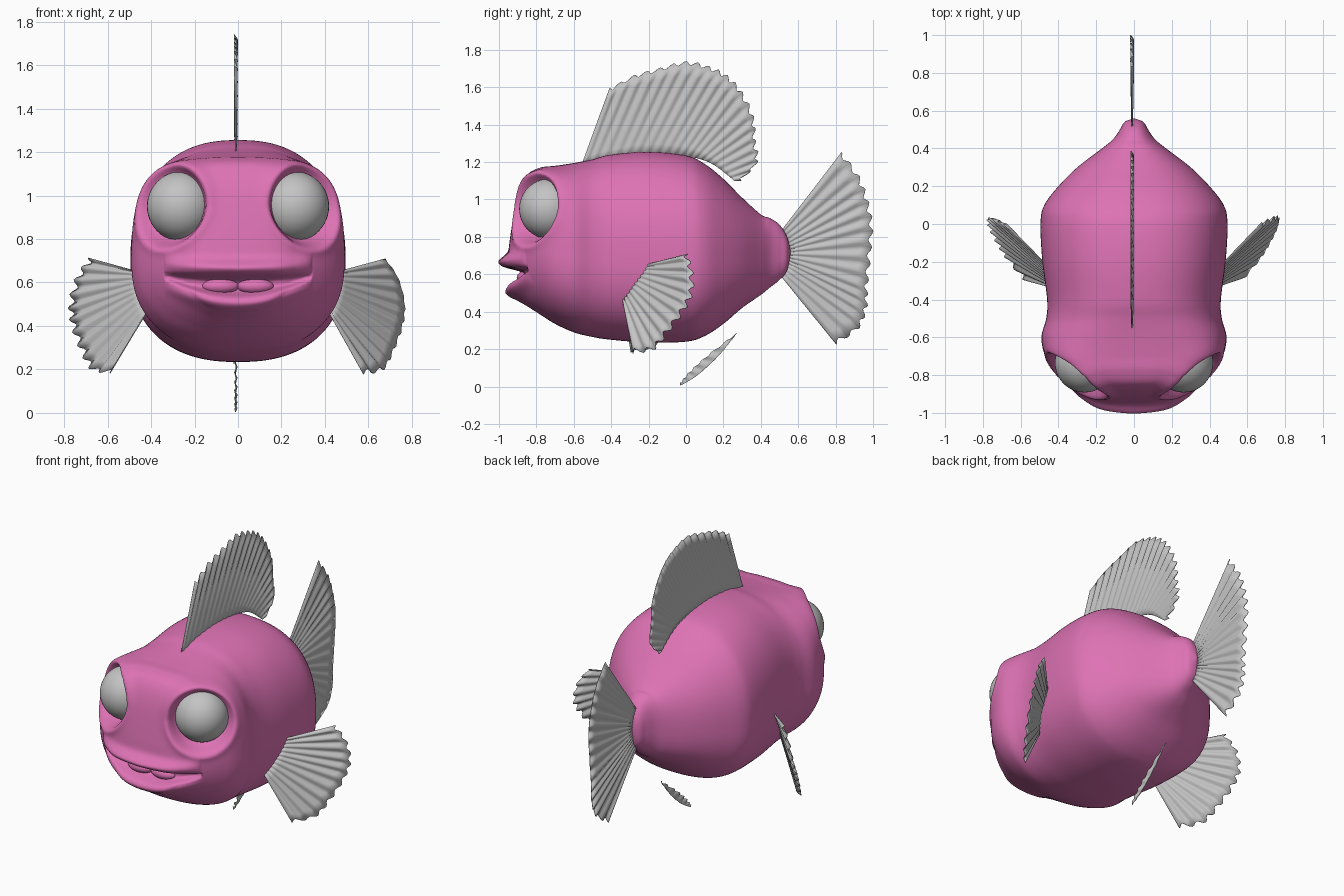
import bpy, bmesh, math
from mathutils import Vector

cube = bpy.data.objects.get("Cube")
if cube:
    bpy.data.objects.remove(cube, do_unlink=True)


def material(name, rgb):
    m = bpy.data.materials.new(name)
    m.use_nodes = True
    col = (*rgb, 1)
    m.diffuse_color = col
    m.node_tree.nodes["Principled BSDF"].inputs["Base Color"].default_value = col
    return m


PINK = material("pink skin", (0.73, 0.17, 0.46))
GREY = material("pale grey", (0.55, 0.55, 0.55))


def spline(pts, u):
    """Smooth point at u (0..1) along a list of tuples."""
    n = len(pts) - 1
    i = min(int(u * n), n - 1)
    t = u * n - i
    a, b, c, d = (pts[max(0, min(n, i + k))] for k in (-1, 0, 1, 2))
    return [q + 0.5 * t * (r - p + t * (2 * p - 5 * q + 4 * r - s + t * (3 * (q - r) + s - p)))
            for p, q, r, s in zip(a, b, c, d)]


def finish(name, bm, mat):
    bmesh.ops.recalc_face_normals(bm, faces=bm.faces)
    me = bpy.data.meshes.new(name)
    bm.to_mesh(me)
    bm.free()
    me.materials.append(mat)
    for p in me.polygons:
        p.use_smooth = True
    ob = bpy.data.objects.new(name, me)
    bpy.context.collection.objects.link(ob)
    return ob


def add_grid(bm, rows, closed=False):
    vs = [[bm.verts.new(p) for p in row] for row in rows]
    n = len(vs[0])
    for r0, r1 in zip(vs, vs[1:]):
        for j in range(n if closed else n - 1):
            k = (j + 1) % n
            bm.faces.new((r0[j], r0[k], r1[k], r1[j]))


def fade(x, lo, hi):
    """1 below lo, easing to 0 above hi."""
    t = max(0, min(1, (hi - x) / (hi - lo)))
    return t * t * (3 - 2 * t)


def bump(x, width):
    return math.exp(-(x / width) ** 2)


EYE = Vector((0.262, -0.735, 0.95))
LOOK = Vector((0.55, -0.83, 0.06)).normalized()


def sculpt(p):
    """Shape the eye sockets, brows and lips on the head."""
    if p.y > -0.45:
        return p
    side = -1 if p.x < 0 else 1
    q = Vector((abs(p.x), p.y, p.z))
    # socket and brow rim
    d = q - EYE
    h = d.dot(LOOK)
    r = (d - LOOK * h).length
    if h > -0.1:
        q += LOOK * min(0, 0.03 - h) * fade(r, 0.14, 0.22)
        up = max(0, d.z / max(r, 0.01))
        q += LOOK * 0.035 * bump(r - 0.2, 0.03) * (0.3 + 0.7 * up) * fade(-h, 0, 0.1)
    # lips and mouth opening
    arch = max(0, 1 - (p.x / 0.34) ** 2)
    if arch > 0 and p.y < -0.6:
        dz = p.z - 0.585 - 0.4 * p.x ** 2
        gap = 0.01 + 0.032 * arch
        lip = arch ** 0.5
        q.y -= 0.05 * lip * bump(dz - gap - 0.04, 0.035)
        q.y -= 0.025 * lip * bump(dz + gap + 0.04, 0.03)
        q.y += 0.09 * lip * math.exp(-(dz / gap) ** 4)
    return Vector((q.x * side, q.y, q.z))


# Body stations: y, top z, bottom z, half width
BODY = [
    (-0.955, 0.65, 0.65, 0), (-0.94, 0.8, 0.5, 0.17), (-0.9, 1.02, 0.46, 0.27),
    (-0.85, 1.13, 0.43, 0.35), (-0.78, 1.17, 0.385, 0.42), (-0.7, 1.18, 0.335, 0.47),
    (-0.6, 1.195, 0.29, 0.49), (-0.5, 1.215, 0.265, 0.465), (-0.4, 1.24, 0.25, 0.46),
    (-0.2, 1.255, 0.235, 0.485), (0, 1.235, 0.24, 0.495), (0.1, 1.19, 0.27, 0.475),
    (0.2, 1.11, 0.335, 0.4), (0.3, 1.01, 0.42, 0.3), (0.4, 0.92, 0.49, 0.17),
    (0.45, 0.9, 0.53, 0.11), (0.5, 0.865, 0.57, 0.075), (0.54, 0.8, 0.62, 0.05),
    (0.56, 0.72, 0.72, 0)]


def body_ring(u, sides=160):
    y, top, bottom, width = spline(BODY, u)
    mid = bottom + 0.45 * (top - bottom)
    ring = []
    for k in range(sides):
        a = math.tau * k / sides
        c, s = math.cos(a), math.sin(a)
        e = 2.4 + (0.8 * bump(y + 0.72, 0.2) if s > 0 else 0)
        r = (abs(c) ** e + abs(s) ** e) ** (-1 / e)
        height = top - mid if s > 0 else mid - bottom
        ring.append(sculpt(Vector((width * r * c, y, mid + height * r * s))))
    return ring


spans = len(BODY) - 1
params = []
for i in range(spans):
    steps = 22 if i < 4 else 10
    params += [(i + k / steps) / spans for k in range(steps)]
bm = bmesh.new()
add_grid(bm, [body_ring(u) for u in params + [1]], closed=True)
bmesh.ops.remove_doubles(bm, verts=bm.verts, dist=0.00001)
finish("body", bm, PINK)


def ellipsoid(name, centre, radii, mat):
    bm = bmesh.new()
    bmesh.ops.create_uvsphere(bm, u_segments=40, v_segments=24, radius=1)
    bmesh.ops.scale(bm, vec=radii, verts=bm.verts)
    bmesh.ops.translate(bm, vec=centre, verts=bm.verts)
    return finish(name, bm, mat)


def fin(name, inner, outer, rays, wave, scallop=0.012):
    """Pleated fan between an inner and an outer curve."""
    first, last = Vector(outer[0]), Vector(outer[-1])
    reach = Vector(spline(outer, 0.5)) - Vector(spline(inner, 0.5))
    normal = reach.cross(last - first).normalized()
    cols, rows = rays * 6, 8
    grid = []
    for j in range(rows + 1):
        t = j / rows
        row = []
        for i in range(cols + 1):
            u = i / cols
            a, b = Vector(spline(inner, u)), Vector(spline(outer, u))
            ripple = math.cos(math.tau * u * rays)
            b += (b - a).normalized() * scallop * (ripple - 0.5)
            row.append(a.lerp(b, t) + normal * wave * ripple * (0.25 + 0.75 * t))
        grid.append(row)
    bm = bmesh.new()
    add_grid(bm, grid)
    ob = finish(name, bm, GREY)
    mod = ob.modifiers.new("thickness", "SOLIDIFY")
    mod.thickness = 0.004
    mod.offset = 0
    return ob


def upright(pts):
    return [(-0.01, y, z) for y, z in pts]


# Fins on the centre line
fin("dorsal_fin",
    upright([(-0.56, 1.18), (-0.3, 1.23), (-0.05, 1.235), (0.12, 1.2), (0.26, 1.1)]),
    upright([(-0.41, 1.59), (-0.28, 1.66), (-0.14, 1.7), (0, 1.735), (0.12, 1.71), (0.22, 1.66),
             (0.3, 1.57), (0.36, 1.44), (0.37, 1.31), (0.38, 1.2), (0.29, 1.1)]), 20, 0.007)
fin("tail_fin",
    upright([(0.5, 0.82), (0.53, 0.76), (0.54, 0.71), (0.53, 0.66), (0.5, 0.6)]),
    upright([(0.83, 1.25), (0.92, 1.13), (0.97, 1), (0.995, 0.86), (0.985, 0.7),
             (0.97, 0.54), (0.965, 0.42), (0.92, 0.31), (0.8, 0.23)]), 15, 0.008)
fin("belly_fin",
    upright([(-0.03, 0.005), (0.06, 0.06), (0.17, 0.16), (0.26, 0.27)]),
    upright([(-0.03, 0.02), (0.02, 0.08), (0.12, 0.17), (0.27, 0.285)]), 7, 0.006, 0.004)

# Paired parts
for label, s in (("left", 1), ("right", -1)):
    ellipsoid(label + "_eye", (s * EYE.x, EYE.y, EYE.z), (0.157, 0.157, 0.16), GREY)
    ellipsoid(label + "_mouth_lobe", (s * 0.08, -0.855, 0.582), (0.085, 0.05, 0.038), PINK)
    inner = [(0.46, -0.22, 0.65), (0.45, -0.28, 0.56), (0.42, -0.34, 0.46)]
    outer = [(0.68, 0, 0.71), (0.74, 0.03, 0.62), (0.77, 0.03, 0.5), (0.76, -0.02, 0.4),
             (0.72, -0.1, 0.29), (0.67, -0.18, 0.2), (0.58, -0.29, 0.185)]
    fin(label + "_side_fin", [(s * x, y, z) for x, y, z in inner],
        [(s * x, y, z) for x, y, z in outer], 11, 0.009)
